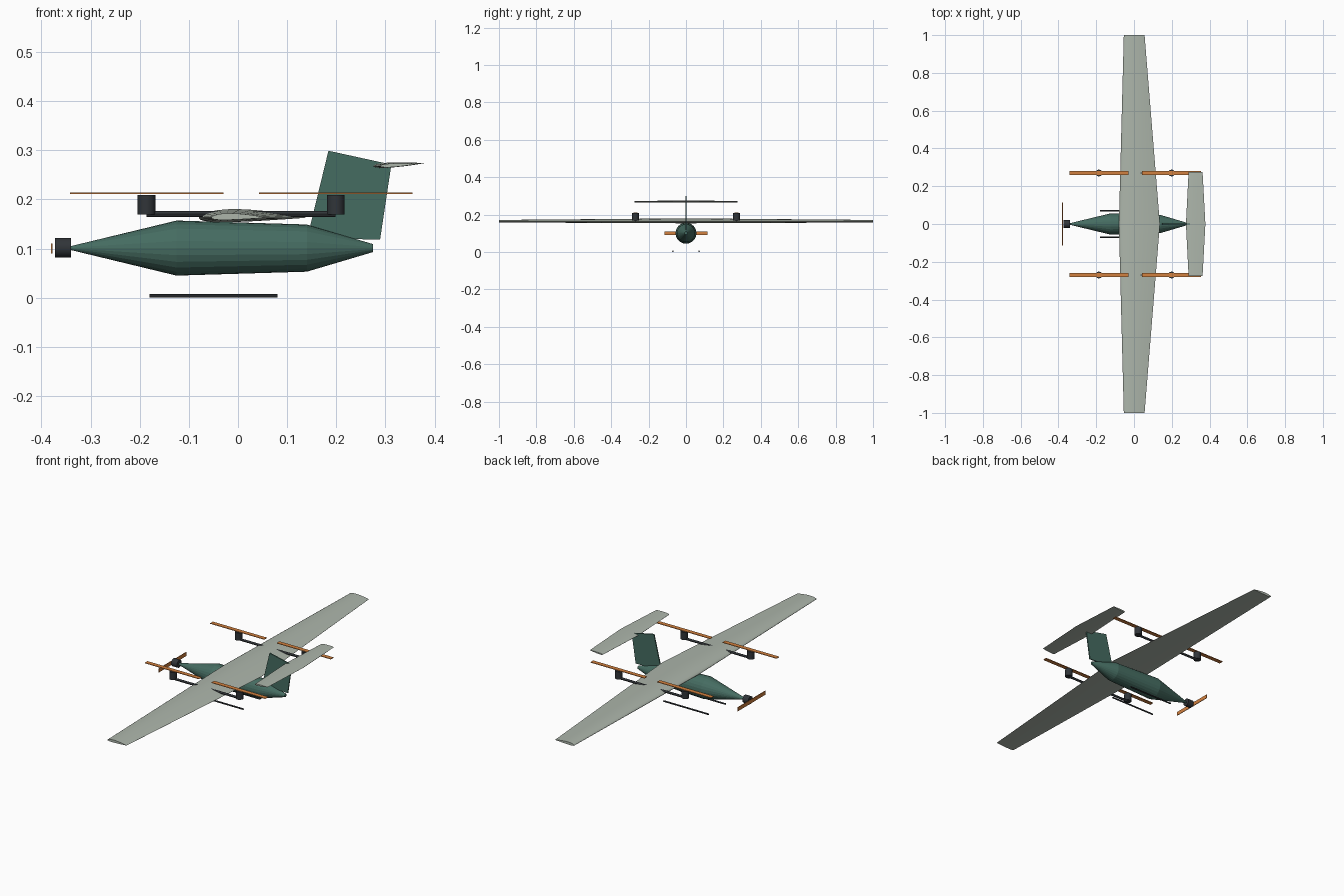
import bpy, bmesh, math
from mathutils import Matrix

if "Cube" in bpy.data.objects:
    bpy.data.objects.remove(bpy.data.objects["Cube"])


def material(name, rgb):
    m = bpy.data.materials.new(name)
    m.diffuse_color = (*rgb, 1)
    m.use_nodes = True
    m.node_tree.nodes["Principled BSDF"].inputs["Base Color"].default_value = m.diffuse_color
    return m


GREEN = material("body_green", (0.06, 0.15, 0.12))
PALE = material("wing_pale", (0.42, 0.47, 0.41))
DARK = material("dark_grey", (0.03, 0.035, 0.04))
ORANGE = material("prop_orange", (0.65, 0.22, 0.05))


def finish(bm, name, mat, smooth=None):
    bmesh.ops.recalc_face_normals(bm, faces=bm.faces)
    me = bpy.data.meshes.new(name)
    bm.to_mesh(me)
    bm.free()
    me.materials.append(mat)
    ob = bpy.data.objects.new(name, me)
    bpy.context.collection.objects.link(ob)
    if smooth:
        bpy.ops.object.select_all(action='DESELECT')
        ob.select_set(True)
        bpy.context.view_layer.objects.active = ob
        bpy.ops.object.shade_smooth_by_angle(angle=math.radians(smooth))
    return ob


def loft(name, rings, mat, smooth=None):
    bm = bmesh.new()
    loops = [[bm.verts.new(p) for p in r] for r in rings]
    n = len(loops[0])
    for a, b in zip(loops, loops[1:]):
        for i in range(n):
            j = (i + 1) % n
            bm.faces.new((a[i], a[j], b[j], b[i]))
    bm.faces.new(loops[0])
    bm.faces.new(loops[-1])
    return finish(bm, name, mat, smooth)


def cylinder(name, loc, r, length, axis, mat, sides=16):
    bm = bmesh.new()
    rot = Matrix.Rotation(math.pi / 2, 4, 'Y') if axis == 'X' else Matrix()
    bmesh.ops.create_cone(bm, cap_ends=True, segments=sides, radius1=r, radius2=r,
                          depth=length, matrix=Matrix.Translation(loc) @ rot)
    return finish(bm, name, mat, 30)


def box(name, loc, size, mat):
    bm = bmesh.new()
    bmesh.ops.create_cube(bm, size=1, matrix=Matrix.Translation(loc) @ Matrix.Diagonal((*size, 1)))
    return finish(bm, name, mat)


def airfoil(y, x0, chord, z, thick, camber, tilt, n=14):
    """Four-digit style section, running trailing edge - top - nose - bottom."""
    def half(t):
        return 5 * thick * (0.2969 * t ** .5 - 0.126 * t - 0.3516 * t ** 2 + 0.2843 * t ** 3 - 0.1036 * t ** 4)

    def line(t):
        p = 0.4
        return camber / p ** 2 * (2 * p * t - t * t) if t < p else \
            camber / (1 - p) ** 2 * (1 - 2 * p + 2 * p * t - t * t)
    ts = [(1 - math.cos(math.pi * i / n)) / 2 for i in range(n + 1)]
    pts = [(t, line(t) + half(t) + 0.002 * t) for t in reversed(ts)]
    pts += [(t, line(t) - half(t) - 0.002 * t) for t in ts[1:]]
    return [(x0 + chord * t, y, z + chord * (h + t * tilt)) for t, h in pts]


# fuselage
SIDES = 24
profile = [(-0.34, 0.004), (-0.125, 0.056), (0.14, 0.048), (0.275, 0.008)]
loft("fuselage", [[(x, r * math.cos(2 * math.pi * i / SIDES), 0.101 + r * math.sin(2 * math.pi * i / SIDES))
                   for i in range(SIDES)] for x, r in profile], GREEN, 12.5)

# main wing and tailplane
loft("main_wing", [airfoil(y, x, c, 0.163, 0.12, 0.02, 0.0)
                   for y, x, c in ((-1, -0.054, 0.11), (0, -0.08, 0.217), (1, -0.054, 0.11))], PALE, 30)
loft("tailplane", [airfoil(y, x, c, 0.268, 0.10, 0.0, 0.055)
                   for y, x, c in ((-0.275, 0.289, 0.074), (0, 0.275, 0.103), (0.275, 0.289, 0.074))], PALE, 30)

# upright fin
fin = [(0.141, 0.122), (0.289, 0.118), (0.312, 0.271), (0.184, 0.299)]
loft("fin", [[(x, y, z) for x, z in fin] for y in (-0.003, 0.003)], GREEN)

# nose motor and propeller
cylinder("nose_motor", (-0.356, 0, 0.102), 0.02, 0.033, 'X', DARK)
box("nose_propeller", (-0.3785, 0, 0.1), (0.003, 0.23, 0.02), ORANGE)

# booms, lift motors and propellers, skids on both sides
for side, s in (("left", -1), ("right", 1)):
    y = 0.27 * s
    cylinder(f"{side}_boom", (0.006, y, 0.17), 0.006, 0.384, 'X', DARK, 12)
    cylinder(f"{side}_skid", (-0.05, 0.07 * s, 0.004), 0.004, 0.26, 'X', DARK, 12)
    for end, x in (("front", -0.186), ("rear", 0.199)):
        cylinder(f"{side}_{end}_lift_motor", (x, y, 0.189), 0.018, 0.04, 'Z', DARK)
        box(f"{side}_{end}_lift_propeller", (x, y, 0.213), (0.312, 0.022, 0.003), ORANGE)
